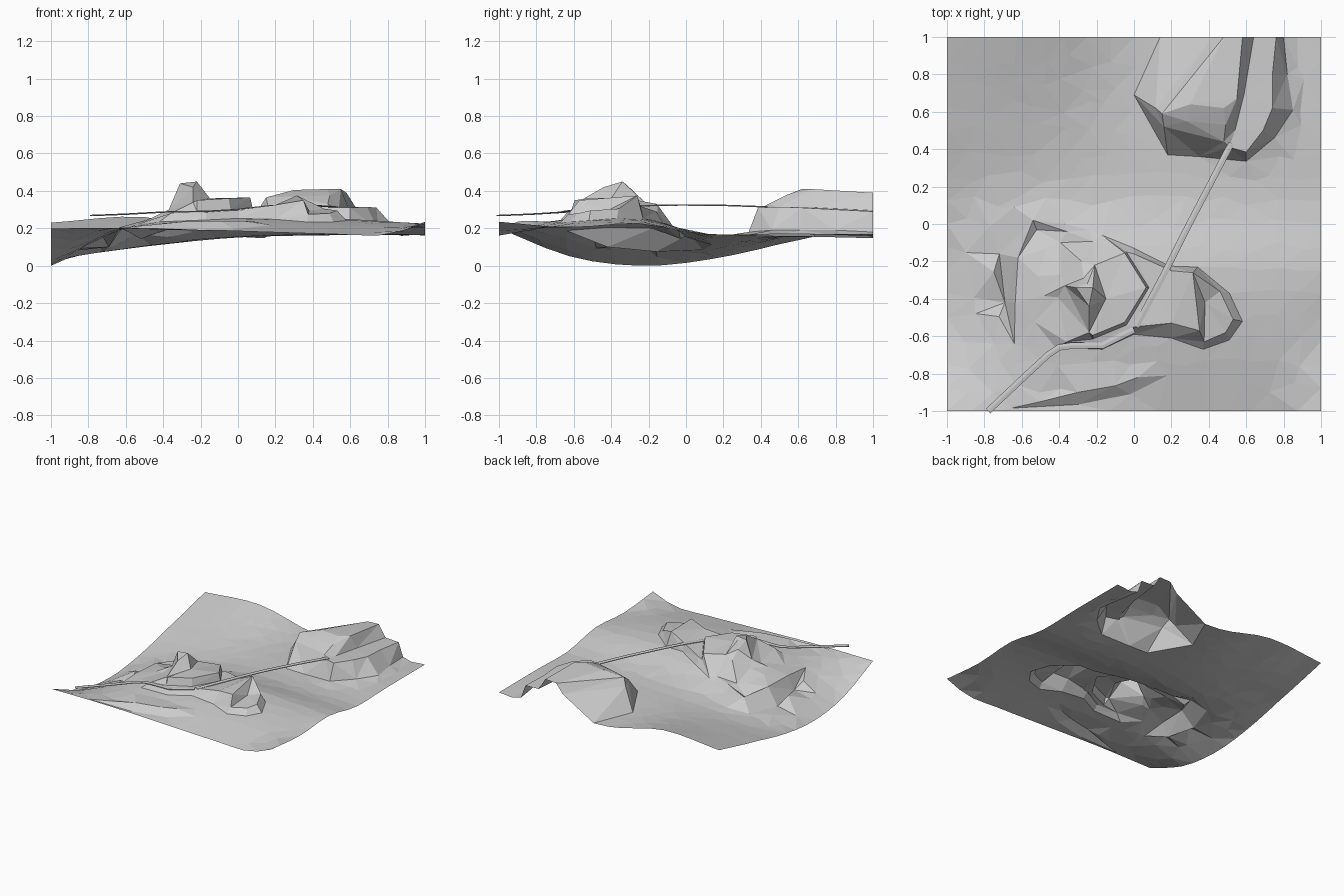
import bpy, math, random
from mathutils import Vector
from mathutils.geometry import delaunay_2d_cdt, intersect_point_line

if "Cube" in bpy.data.objects:
    bpy.data.objects.remove(bpy.data.objects["Cube"])

random.seed(4)

# Rolling ground heights on a coarse lattice
XS = [-1, -.5, 0, .5, .8, 1]
YS = [-1, -.62, -.25, .1, .5, 1]
GROUND = [[.20, .20, .185, .17, .165, .235],
          [.05, .225, .25, .235, .22, .205],
          [.00, .235, .26, .25, .235, .225],
          [.03, .105, .16, .17, .17, .165],
          [.115, .145, .155, .165, .17, .17],
          [.23, .26, .155, .155, .155, .17]]


def cubic(vals, i, t):
    n = len(vals) - 1
    p1, p2 = vals[i], vals[i + 1]
    p0 = vals[i - 1] if i > 0 else 2 * p1 - p2
    p3 = vals[i + 2] if i + 2 <= n else 2 * p2 - p1
    return p1 + .5 * t * (p2 - p0 + t * (2*p0 - 5*p1 + 4*p2 - p3 + t * (3*(p1 - p2) + p3 - p0)))


def locate(axis, v):
    i = max(k for k in range(len(axis) - 1) if axis[k] <= v + 1e-9)
    return i, (v - axis[i]) / (axis[i + 1] - axis[i])


def ground(x, y):
    i, t = locate(XS, x)
    j, s = locate(YS, y)
    return max(0, cubic([cubic(row, i, t) for row in GROUND], j, s))


# Break lines: points are (x, y, z), or (x, y) to sit on the ground
ledge_foot = [(-.42, -.66), (-.17, -.67), (0, -.59), (.2, -.61), (.37, -.67), (.51, -.62),
              (.58, -.52), (.51, -.37), (.34, -.23), (.19, -.225), (-.01, -.125), (-.17, -.06)]
ledge_crest = [(-.36, -.63, .28), (-.17, -.635, .285), (0, -.55, .30), (.2, -.53, .325),
               (.35, -.57, .35), (.315, -.26, .375), (.2, -.25, .32), (0, -.16, .29)]
ledge_shelf = [(.375, -.63, .275), (.38, -.42, .295), (.46, -.36, .305), (.53, -.51, .295),
               (.49, -.58, .28)]
west_base = [(-.22, -.615, .29), (-.04, -.54, .30), (.08, -.34, .30), (-.04, -.15, .28)]
west_top = [(-.22, -.595, .35), (-.05, -.525, .36), (.065, -.34, .365), (-.05, -.155, .33)]
rock_foot = [(-.24, -.58, .34), (-.37, -.33, .30), (-.28, -.2, .32), (-.27, -.29, .37),
             (-.21, -.22, .34), (-.15, -.4, .36), (-.24, -.58, .34)]
rock_top = [(-.31, -.34, .44), (-.25, -.32, .435), (-.22, -.34, .45), (-.24, -.44, .42)]
crescent_foot = [(-.37, 0), (-.47, .14, .11), (-.64, .09, .085), (-.72, -.16, .075),
                 (-.69, -.42, .10), (-.64, -.64)]
crescent_crest = [(-.36, -.04, .2), (-.54, .02, .17), (-.62, -.18, .20), (-.635, -.42, .205)]
bank_foot = [(-.66, -.985), (-.3, -.965, .19), (-.02, -.91, .195), (.18, -.81)]
bank_crest = [(-.5, -.95, .215), (-.3, -.9, .235), (-.1, -.865, .24), (.02, -.82, .24)]
north_foot = [(.14, 1), (0, .69), (.18, .37), (.35, .36), (.6, .335, .18),
              (.75, .46, .19), (.85, .61, .19), (.82, .8, .19), (.8, 1, .18)]
north_slope = [(.42, 1, .31), (.115, .62, .31)]
north_shelf = [(.16, .52, .32), (.48, .44, .33)]
north_crest = [(.48, 1, .385), (.15, .59, .365), (.28, .55, .37), (.49, .53, .375),
               (.55, .67, .41), (.58, 1, .39)]
north_top = [(.3, .64, .405), (.48, .62, .41)]
pass_west = [(.51, .41, .31), (.54, .5, .31), (.59, .7, .31), (.64, 1, .295)]
pass_east = [(.6, .385, .31), (.69, .5, .315), (.74, .62, .31), (.74, .8, .30), (.76, 1, .29)]

LINES = [ledge_foot, ledge_crest, ledge_shelf, west_base, west_top, rock_foot, rock_top,
         crescent_foot, crescent_crest, bank_foot, bank_crest, north_foot, north_slope,
         north_shelf, north_crest, north_top, pass_west, pass_east]
ZONES = [ledge_foot + [(-.28, -.2), (-.37, -.33)],
         crescent_foot + crescent_crest[::-1],
         bank_foot + bank_crest[::-1],
         north_foot]


def inside(x, y, poly):
    hit = False
    for a, b in zip(poly, poly[1:] + poly[:1]):
        if (a[1] > y) != (b[1] > y) and x < a[0] + (y - a[1]) * (b[0] - a[0]) / (b[1] - a[1]):
            hit = not hit
    return hit


def line_gap(p, a, b):
    a, b = Vector(a[:2]), Vector(b[:2])
    q, t = intersect_point_line(p, a, b)
    t = min(1, max(0, t))
    return (p - a.lerp(b, t)).length


# Gather break lines, then loosely spaced ground points around them
pts, edges = [], []
for line in LINES:
    start = len(pts)
    pts += [(p[0], p[1], p[2] if len(p) > 2 else ground(p[0], p[1])) for p in line]
    edges += [(k, k + 1) for k in range(start, len(pts) - 1)]
N = 16
for i in range(N + 1):
    for j in range(N + 1):
        x, y = -1 + 2 * i / N, -1 + 2 * j / N
        if 0 < i < N and 0 < j < N:
            x += random.uniform(-.035, .035)
            y += random.uniform(-.035, .035)
        if any(inside(x, y - 1e-4, z) for z in ZONES) and -1 < y:
            continue
        p = Vector((x, y))
        rim = i in (0, N) or j in (0, N)
        if not rim and any(line_gap(p, a, b) < .035 for l in LINES for a, b in zip(l, l[1:])):
            continue
        pts.append((x, y, ground(x, y)))

flat, _, tris, origin, _, _ = delaunay_2d_cdt([Vector(p[:2]) for p in pts], edges, [], 0, 1e-5)


def height(v, src):
    if src:
        return pts[src[0]][2]
    return min(pts, key=lambda p: (p[0] - v.x) ** 2 + (p[1] - v.y) ** 2)[2]


def make(name, verts, faces):
    mesh = bpy.data.meshes.new(name)
    mesh.from_pydata(verts, [], faces)
    mesh.update()
    ob = bpy.data.objects.new(name, mesh)
    bpy.context.collection.objects.link(ob)
    return ob


# Terrain sheet with cliffs and mesas, flat faceted
make("terrain", [(v.x, v.y, height(v, s)) for v, s in zip(flat, origin)], tris)


# Raised roads: thin shallow-arched strips swept along a path
def road(name, path, width=.034, thick=.005):
    path = [Vector(p) for p in path]
    verts, faces = [], []
    for k, p in enumerate(path):
        d = path[min(k + 1, len(path) - 1)] - path[max(k - 1, 0)]
        side = Vector((-d.y, d.x, 0)).normalized() * width / 2
        up = Vector((0, 0, thick))
        verts += [p - side - up, p + side - up, p + side, p + up * .5, p - side]
    for k in range(len(path) - 1):
        for c in range(5):
            a, b = k * 5 + c, k * 5 + (c + 1) % 5
            faces.append((a, a + 5, b + 5, b))
    last = len(verts) - 5
    faces += [tuple(range(5)), tuple(range(last + 4, last - 1, -1))]
    return make(name, verts, faces)


road("south_road", [(-.78, -1, .27), (-.6, -.83, .277), (-.46, -.70, .285), (-.4, -.66, .288),
                    (-.33, -.65, .29), (-.17, -.65, .292), (0, -.565, .302)])
road("bridge", [(.01, -.55, .304), (.17, -.25, .322), (.28, -.03, .326), (.4, .2, .324),
                (.52, .43, .316)])
